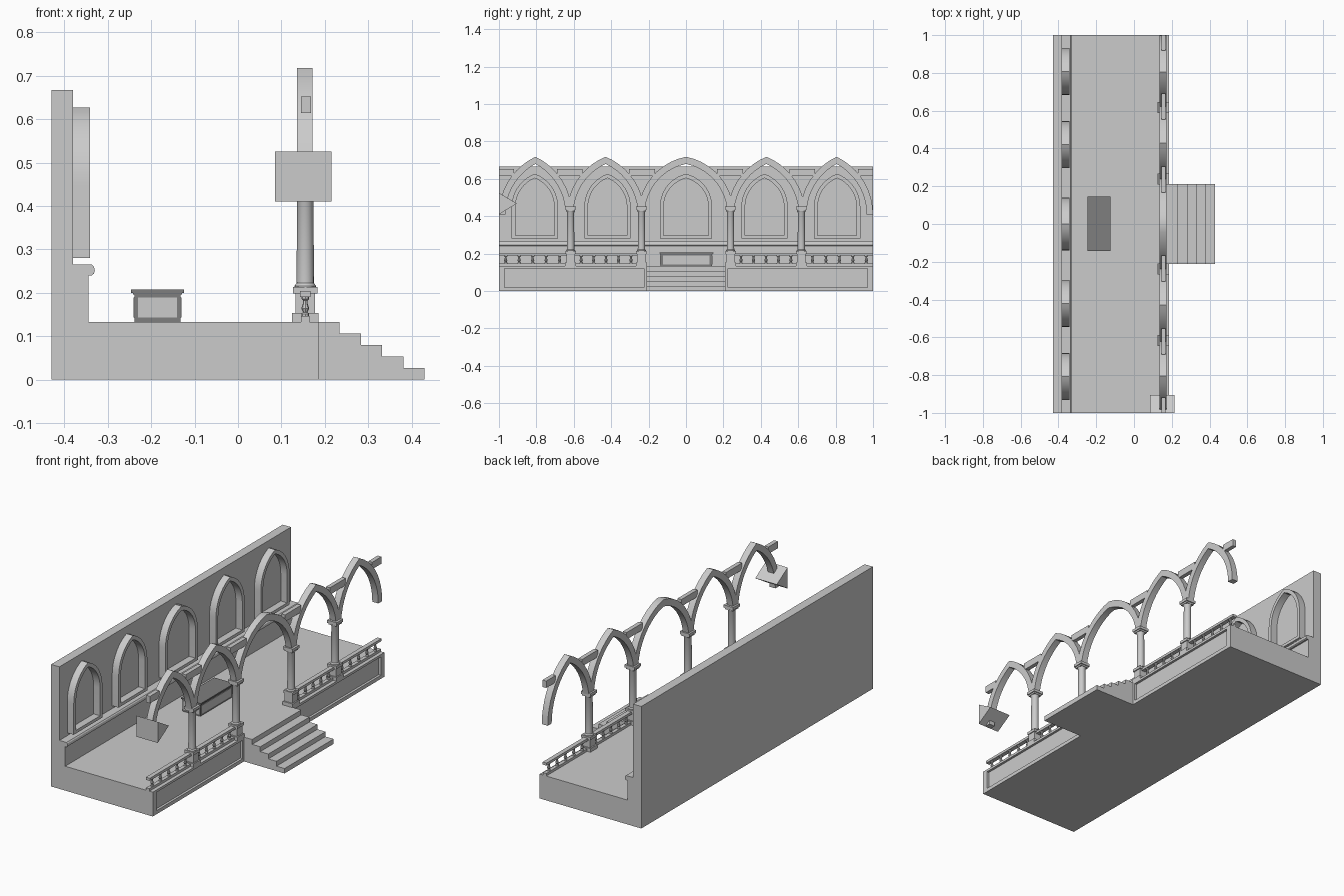
import bpy, bmesh, math
from mathutils import Vector

if "Cube" in bpy.data.objects:
    bpy.data.objects.remove(bpy.data.objects["Cube"])


def material(name, v):
    m = bpy.data.materials.new(name)
    m.diffuse_color = (v, v, v, 1)
    m.use_nodes = True
    m.node_tree.nodes["Principled BSDF"].inputs["Base Color"].default_value = m.diffuse_color
    return m


STONE = material("pale stone", 0.60)
DARK = material("dark stone", 0.21)


def finish(name, bm, mat, smooth=False):
    bmesh.ops.recalc_face_normals(bm, faces=bm.faces)
    me = bpy.data.meshes.new(name)
    bm.to_mesh(me)
    bm.free()
    me.materials.append(mat)
    ob = bpy.data.objects.new(name, me)
    bpy.context.collection.objects.link(ob)
    if smooth:
        bpy.context.view_layer.objects.active = ob
        ob.select_set(True)
        bpy.ops.object.shade_smooth_by_angle(angle=math.radians(35))
        ob.select_set(False)
    return ob


def add_box(bm, x0, x1, y0, y1, z0, z1):
    r = bmesh.ops.create_cube(bm, size=1)
    for v in r["verts"]:
        v.co = Vector(((x0 + x1) / 2 + v.co.x * (x1 - x0),
                       (y0 + y1) / 2 + v.co.y * (y1 - y0),
                       (z0 + z1) / 2 + v.co.z * (z1 - z0)))


def boxes(name, dims, mat=STONE):
    bm = bmesh.new()
    for d in dims:
        add_box(bm, *d)
    return finish(name, bm, mat)


def prism_y(name, xz, y0, y1, mat=STONE, smooth=False):
    """Profile in x,z extruded along y."""
    bm = bmesh.new()
    f = bm.faces.new([bm.verts.new((x, y0, z)) for x, z in xz])
    r = bmesh.ops.extrude_face_region(bm, geom=[f])
    bmesh.ops.translate(bm, vec=(0, y1 - y0, 0),
                        verts=[v for v in r["geom"] if isinstance(v, bmesh.types.BMVert)])
    return finish(name, bm, mat, smooth)


def band(name, outer, inner, x0, x1, closed):
    """Strip between two matching y,z paths, given thickness along x."""
    bm = bmesh.new()
    rings = [[bm.verts.new((x, *p)) for x, p in ((x0, o), (x1, o), (x1, i), (x0, i))]
             for o, i in zip(outer, inner)]
    n = len(rings)
    for k in range(n if closed else n - 1):
        a, b = rings[k], rings[(k + 1) % n]
        for j in range(4):
            bm.faces.new((a[j], a[(j + 1) % 4], b[(j + 1) % 4], b[j]))
    if not closed:
        bm.faces.new(rings[0])
        bm.faces.new(rings[-1])
    return finish(name, bm, STONE, True)


def pointed(cy, a, z0, h, left=0.0, right=0.0, n=9):
    """Two-centre arch from left foot over the apex to right foot; feet may start higher."""
    R = (a * a + h * h) / (2 * a)
    top = math.asin(h / R) if R >= a else math.pi - math.asin(h / R)

    def half(s, lift):
        t0 = math.asin(lift / R)
        return [(cy + s * (a - R + R * math.cos(t0 + (top - t0) * k / n)),
                 z0 + R * math.sin(t0 + (top - t0) * k / n)) for k in range(n + 1)]
    return half(-1, left) + half(1, right)[-2::-1]


def lathe(bm, cx, cy, profile, n):
    rings = [[bm.verts.new((cx + r * math.cos(2 * math.pi * k / n),
                            cy + r * math.sin(2 * math.pi * k / n), z)) for k in range(n)]
             for r, z in profile]
    for a, b in zip(rings, rings[1:]):
        for k in range(n):
            bm.faces.new((a[k], a[(k + 1) % n], b[(k + 1) % n], b[k]))
    bm.faces.new(rings[0])
    bm.faces.new(rings[-1])


# Floor, back wall and moulded ledge as one profile
prism_y("floor_and_wall",
        [(-.43, 0), (.172, 0), (.172, .133), (-.345, .133), (-.345, .24), (-.337, .24),
         (-.332, .244), (-.33, .252), (-.332, .260), (-.337, .265), (-.38, .265),
         (-.38, .667), (-.43, .667)], -1, 1)

# Raised frames around the recessed front panels
for s, side in ((-1, "near"), (1, "far")):
    ys = lambda a, b: (min(s * a, s * b), max(s * a, s * b))
    boxes("front_frame_" + side, [
        (.171, .185, *ys(.205, 1), .12, .133), (.171, .185, *ys(.205, 1), 0, .02),
        (.171, .185, *ys(.205, .225), .02, .12), (.171, .185, *ys(.97, 1), .02, .12)])

# Entrance steps
profile = [(.171, 0), (.43, 0)]
for k in range(5):
    z = .133 * (k + 1) / 5
    profile += [(.43 - .049 * k, z), (.43 - .049 * (k + 1) if k < 4 else .171, z)]
prism_y("steps", profile, -.212, .212)

# Pointed window surrounds on the wall
for k, cy in enumerate((-.808, -.42, 0, .42, .808)):
    a = .14 if cy == 0 else .124
    t = .02
    outer = [(cy - a, .28)] + pointed(cy, a, .45, .177) + [(cy + a, .28)]
    inner = [(cy - a + t, .297)] + pointed(cy, a - t, .45, .154) + [(cy + a - t, .297)]
    band("window_surround_%d" % (k + 1), outer, inner, -.381, -.341, True)

# Arcade arches
ARCHES = [(-.805, .195), (-.43, .207), (0, .255), (.43, .207), (.805, .195)]
FOOT, RISE, BAND = .41, .308, .034
for k, (cy, a) in enumerate(ARCHES):
    lift = (0 if k == 0 else .03, 0 if k == 4 else .03)
    band("arch_%d" % (k + 1), pointed(cy, a, FOOT, RISE, *lift),
         pointed(cy, a - BAND, FOOT, RISE - .038, *lift), .136, .172, False)


# Tie bars between neighbouring arches and out to both ends
def reach(a):
    R = (a * a + RISE * RISE) / (2 * a)
    return a - R + math.sqrt(R * R - (.615 - FOOT) ** 2) - .012


stops = [-1]
for cy, a in ARCHES:
    stops += [cy - reach(a), cy + reach(a)]
stops.append(1)
boxes("tie_bars", [(.145, .168, stops[i], stops[i + 1], .614, .652)
                   for i in range(0, len(stops), 2)])

# Wedge block at the near end arch
bm = bmesh.new()
tri = [(-1, .41), (-.905, .468), (-1, .525)]
ends = [[bm.verts.new((x, y, z)) for y, z in tri] for x in (.085, .215)]
for e in ends:
    bm.faces.new(e)
for j in range(3):
    bm.faces.new((ends[0][j], ends[0][(j + 1) % 3], ends[1][(j + 1) % 3], ends[1][j]))
finish("end_wedge", bm, STONE)

# Columns with square pedestals and capitals
COLUMNS = (-.617, -.238, .238, .617)
for k, cy in enumerate(COLUMNS):
    bm = bmesh.new()
    lathe(bm, .155, cy, [(.025, .21), (.025, .216), (.020, .222), (.019, .42),
                         (.025, .432)], 16)
    finish("column_shaft_%d" % (k + 1), bm, STONE, True)
    boxes("column_blocks_%d" % (k + 1),
          [(.155 - r, .155 + r, cy - r, cy + r, z0, z1) for r, z0, z1 in
           ((.030, .133, .153), (.023, .153, .198), (.028, .198, .213),
            (.024, .428, .437), (.029, .437, .452))])

# Balustrades: rails and turned balusters
for k, (y0, y1) in enumerate(((-1, -.64), (-.594, -.261), (.261, .594), (.64, 1))):
    boxes("rails_%d" % (k + 1), [(.143, .167, y0, y1, .19, .204),
                                 (.145, .165, y0, y1, .133, .147)])
    bm = bmesh.new()
    for j in range(5):
        y = y0 + (y1 - y0) * (j + .5) / 5
        lathe(bm, .155, y, [(.009, .146), (.009, .151), (.005, .155), (.009, .164),
                            (.005, .176), (.005, .182), (.009, .186), (.009, .191)], 8)
    finish("balusters_%d" % (k + 1), bm, STONE, True)

# Stone chest: dark body and lid, pale panels on each side
boxes("chest_body", [(-.239, -.132, -.137, .139, .133, .198)], DARK)
boxes("chest_lid", [(-.246, -.125, -.143, .146, .2, .207),
                    (-.242, -.129, -.140, .142, .196, .2)], DARK)
boxes("chest_panels", [(-.231, -.140, -.139, .141, .143, .189),
                       (-.241, -.130, -.124, .126, .143, .189)])
